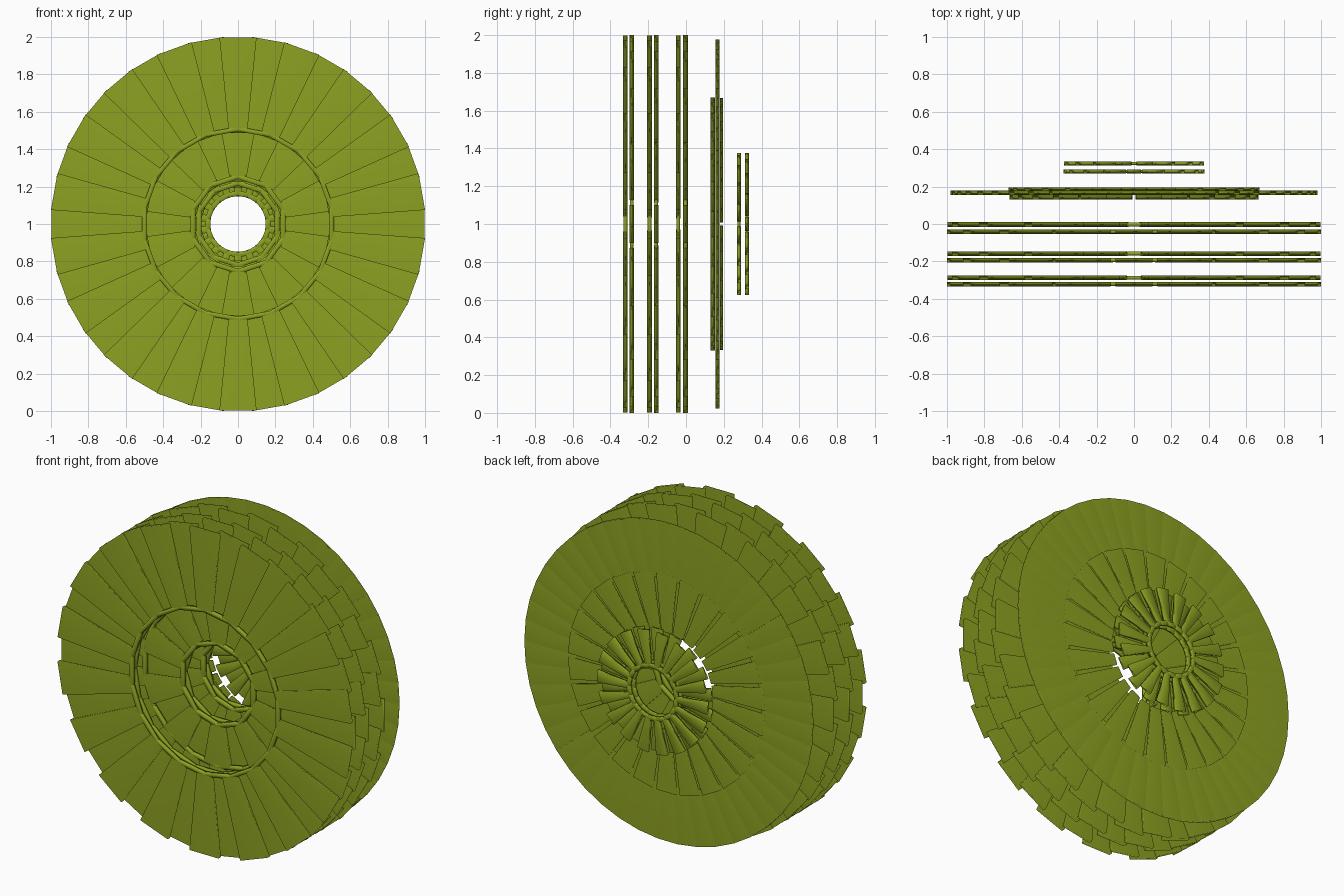
import bpy, bmesh
from math import radians, cos, sin, pi

if "Cube" in bpy.data.objects:
    bpy.data.objects.remove(bpy.data.objects["Cube"])

mat = bpy.data.materials.new("olive_green")
mat.diffuse_color = (0.27, 0.36, 0.016, 1)
mat.use_nodes = True
mat.node_tree.nodes["Principled BSDF"].inputs["Base Color"].default_value = mat.diffuse_color

AXIS_Z = 1.0      # height of the rotor axis


def blade_ring(name, y0, y1, r_in, r_out, count, width, phase=90):
    """One flat ring of separate wedge blades, lying between y0 and y1."""
    bm = bmesh.new()
    half = radians(width) / 2
    for i in range(count):
        a = radians(phase) + 2 * pi * i / count
        corners = [(r_in, a - half), (r_out, a - half), (r_out, a + half), (r_in, a + half)]
        front, back = [[bm.verts.new((r * cos(t), y, AXIS_Z + r * sin(t))) for r, t in corners]
                       for y in (y0, y1)]
        bm.faces.new(front)
        bm.faces.new(back[::-1])
        for k in range(4):
            n = (k + 1) % 4
            bm.faces.new((front[n], front[k], back[k], back[n]))
    bmesh.ops.recalc_face_normals(bm, faces=bm.faces)
    mesh = bpy.data.meshes.new(name)
    bm.to_mesh(mesh)
    bm.free()
    for p in mesh.polygons:
        p.use_smooth = True
    mesh.materials.append(mat)
    obj = bpy.data.objects.new(name, mesh)
    bpy.context.collection.objects.link(obj)
    obj.modifiers.new("soft_normals", "WEIGHTED_NORMAL").weight = 60


def staggered_disc(name, layers, r_in, r_out, count, width, phase=90, hub=None):
    """Two blade rings, the back one turned half a step to fill the gaps."""
    for side, (y0, y1), turn in zip(("front", "back"), layers, (0, 180 / count)):
        blade_ring(f"{name}_{side}_blades", y0, y1, r_in, r_out, count, width, phase + turn)
        if hub:     # short root segments that close the ring at its inner edge
            blade_ring(f"{name}_{side}_roots", y0 + 0.002, y1 - 0.002, hub, r_in + 0.008,
                       count, 360 / count, phase + turn + 180 / count)


FIRST = ((-0.333, -0.309), (-0.299, -0.275))
SECOND = ((-0.206, -0.181), (-0.170, -0.146))
THIRD = ((-0.053, -0.029), (-0.016, 0.010))
FOURTH = ((0.131, 0.154), (0.179, 0.196))
REAR = ((0.271, 0.291), (0.313, 0.333))

# Three large discs with matching outer blades
for name, layers in (("first_disc", FIRST), ("second_disc", SECOND), ("third_disc", THIRD)):
    staggered_disc(name + "_outer", layers, 0.512, 1.003, 18, 11.4, hub=0.495)

# Inner blades of the second and third discs narrow the central opening
staggered_disc("second_disc_inner", SECOND, 0.26, 0.505, 10, 20.5, hub=0.24)
staggered_disc("third_disc_inner", THIRD, 0.225, 0.505, 10, 20.5, hub=0.205)

# Fourth disc: narrow outer blades held between two inner blade rings
blade_ring("fourth_disc_outer_blades", 0.155, 0.178, 0.64, 0.98, 46, 7.8)
staggered_disc("fourth_disc_inner", FOURTH, 0.32, 0.67, 26, 11.4, 90 + 180 / 26)

# Small rear disc
staggered_disc("rear_disc", REAR, 0.17, 0.377, 18, 11.4, hub=0.15)
